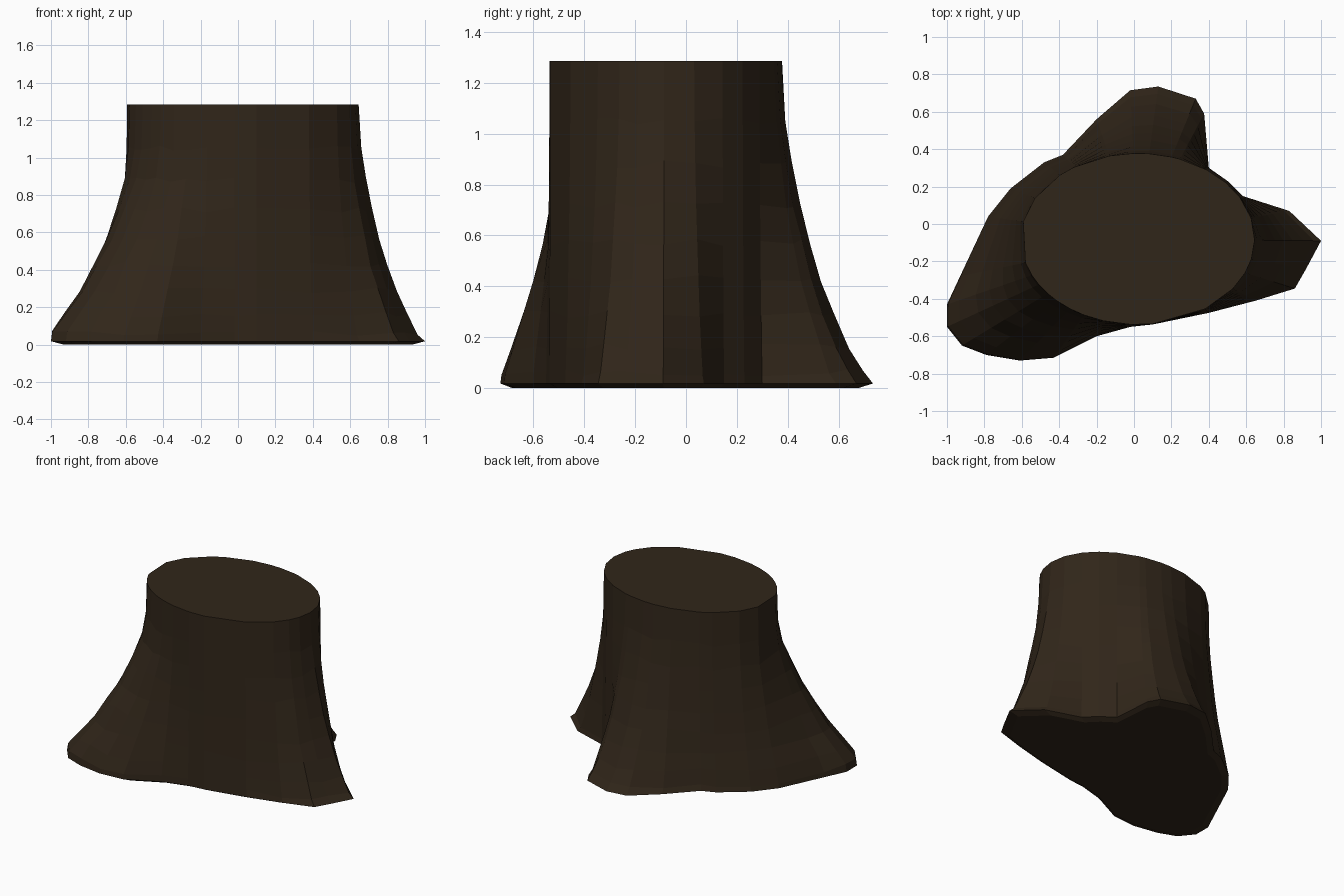
import bpy, bmesh, math, random
from mathutils import Vector

if "Cube" in bpy.data.objects:
    bpy.data.objects.remove(bpy.data.objects["Cube"])

random.seed(4)
CX, CY, RX, RY, TOP = 0.02, -0.08, 0.625, 0.458, 1.285

# Root outline on the ground, counter-clockwise
ROOTS = [(1.0, -.09), (.83, .07), (.58, .15), (.5, .23), (.40, .30), (.375, .59), (.33, .67),
         (.13, .735), (-.02, .715), (-.2, .56), (-.38, .37), (-.48, .33), (-.66, .19),
         (-.78, .04), (-.93, -.28), (-1, -.43), (-1, -.55), (-.92, -.65), (-.79, -.70),
         (-.61, -.73), (-.43, -.715), (-.2, -.60), (-.02, -.55), (.1, -.537), (.4, -.475),
         (.65, -.41), (.86, -.345), (.92, -.24)]

# Height, flare of the slim roots, flare of the big front-left root
LEVELS = [(.018, 1, 1), (.06, .89, .985), (.16, .74, .86), (.29, .575, .66), (.43, .43, .50),
          (.57, .31, .34), (.72, .2, .2), (.88, .11, .07), (1.05, .04, .015), (TOP, 0, 0)]


def section(z, slim, big):
    ring = []
    for x, y in ROOTS:
        a = math.atan2((y - CY) / RY, (x - CX) / RX)
        tx, ty = CX + RX * math.cos(a), CY + RY * math.sin(a)
        w = min(1, max(0, (-x - y) * 1.2))
        f = slim + (big - slim) * w
        ring.append(Vector((tx + (x - tx) * f, ty + (y - ty) * f, z)))
    return ring


# Trunk with flared roots
bm = bmesh.new()
rings = []
for i, level in enumerate(LEVELS):
    ring = section(*level)
    if 0 < i < len(LEVELS) - 1:
        for p in ring:
            p.z += random.uniform(-.015, .015)
    rings.append([bm.verts.new(p) for p in ring])

n = len(ROOTS)
for low, high in zip(rings, rings[1:]):
    for i in range(n):
        j = (i + 1) % n
        bm.faces.new((low[i], low[j], high[j], high[i]))

# Flat sawn top
bm.faces.new(rings[-1])

# Underside, slightly rounded down to the ground
inner = [bm.verts.new((v.co.x * .93, v.co.y * .93 - .005, 0.0)) for v in rings[0]]
for i in range(n):
    j = (i + 1) % n
    bm.faces.new((inner[i], inner[j], rings[0][j], rings[0][i]))
bm.faces.new(inner[::-1])

bmesh.ops.recalc_face_normals(bm, faces=bm.faces)
mesh = bpy.data.meshes.new("tree_stump")
bm.to_mesh(mesh)
bm.free()
stump = bpy.data.objects.new("tree_stump", mesh)
bpy.context.collection.objects.link(stump)

# Dark bark
bark = bpy.data.materials.new("dark_bark")
bark.diffuse_color = (.03, .019, .010, 1)
bark.use_nodes = True
bark.node_tree.nodes["Principled BSDF"].inputs["Base Color"].default_value = bark.diffuse_color
mesh.materials.append(bark)
